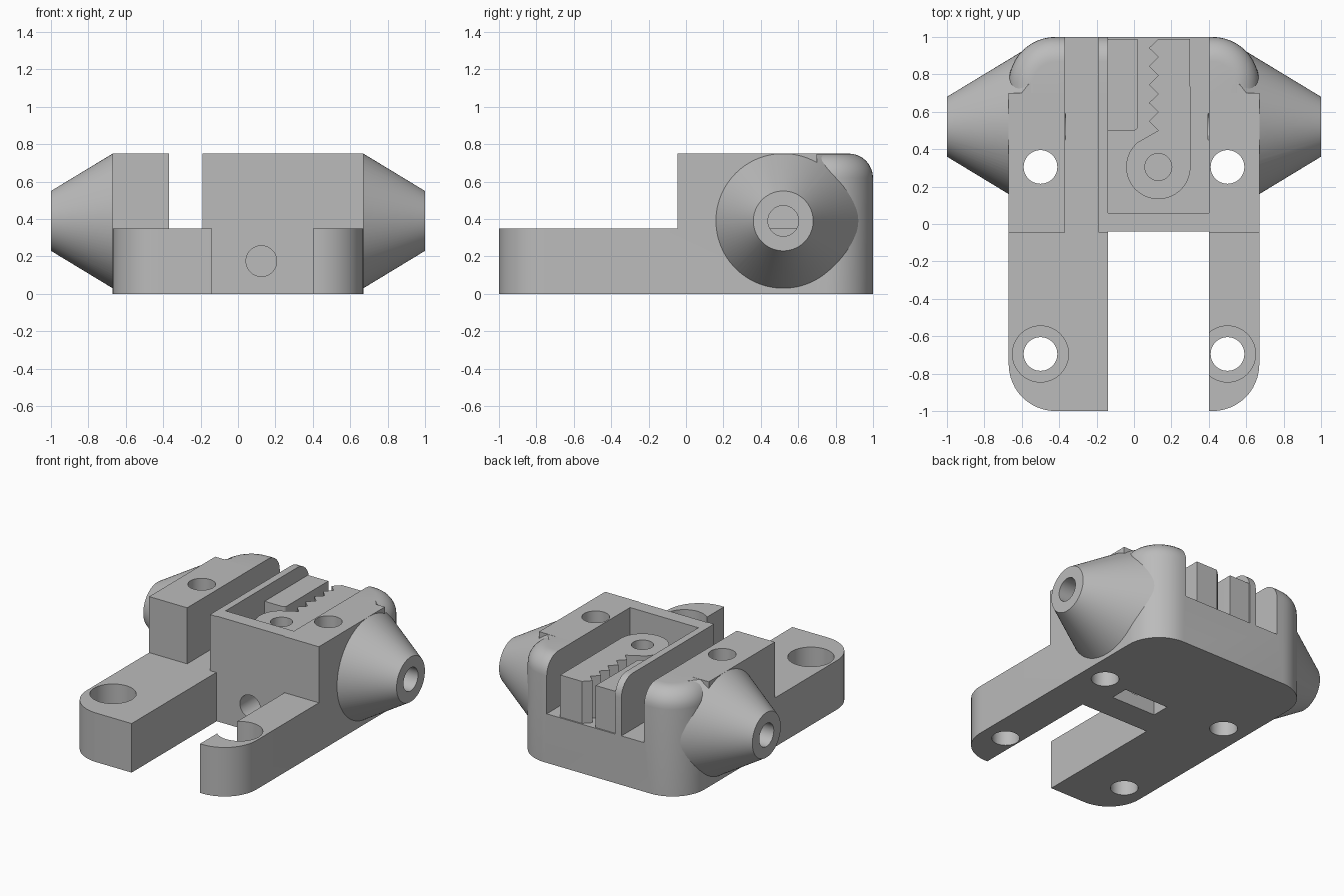
import bpy, bmesh, math
from mathutils import Matrix, Vector

if "Cube" in bpy.data.objects:
    bpy.data.objects.remove(bpy.data.objects["Cube"], do_unlink=True)

grey = bpy.data.materials.new("plain grey")
grey.use_nodes = True
grey.diffuse_color = (0.5, 0.5, 0.5, 1)
for node in grey.node_tree.nodes:
    if node.type == 'BSDF_PRINCIPLED':
        node.inputs["Base Color"].default_value = (0.5, 0.5, 0.5, 1)


def finish(name, bm):
    bmesh.ops.recalc_face_normals(bm, faces=bm.faces[:])
    mesh = bpy.data.meshes.new(name)
    bm.to_mesh(mesh)
    bm.free()
    mesh.materials.append(grey)
    obj = bpy.data.objects.new(name, mesh)
    bpy.context.collection.objects.link(obj)
    return obj


def arc(cx, cy, r, start, end, steps=12):
    angles = [math.radians(start + (end - start) * i / steps) for i in range(steps + 1)]
    return [(cx + r * math.cos(a), cy + r * math.sin(a)) for a in angles]


def prism(name, outline, z0, z1, fillet=0, seam=None):
    """Extruded outline; fillet rounds the top rim except along y = seam."""
    bm = bmesh.new()
    face = bm.faces.new([bm.verts.new((x, y, z0)) for x, y in outline])
    ext = bmesh.ops.extrude_face_region(bm, geom=[face])
    top = [v for v in ext["geom"] if isinstance(v, bmesh.types.BMVert)]
    bmesh.ops.translate(bm, verts=top, vec=(0, 0, z1 - z0))
    if fillet:
        rim = [e for e in bm.edges if all(v.co.z > z1 - 1e-4 for v in e.verts)
               and not all(abs(v.co.y - seam) < 1e-4 for v in e.verts)]
        bmesh.ops.bevel(bm, geom=rim, offset=fillet, segments=8, profile=0.5,
                        affect='EDGES', clamp_overlap=False)
    return finish(name, bm)


def box(name, x0, x1, y0, y1, z0, z1):
    return prism(name, [(x0, y0), (x1, y0), (x1, y1), (x0, y1)], z0, z1)


def rod(name, start, end, r1, r2=None, segments=48):
    a, b = Vector(start), Vector(end)
    turn = (b - a).to_track_quat('Z', 'Y').to_matrix().to_4x4()
    bm = bmesh.new()
    bmesh.ops.create_cone(bm, cap_ends=True, segments=segments, radius1=r1,
                          radius2=r1 if r2 is None else r2, depth=(b - a).length,
                          matrix=Matrix.Translation((a + b) / 2) @ turn)
    return finish(name, bm)


def carve(parts, cutters):
    for part in parts:
        bpy.context.view_layer.objects.active = part
        for cutter in cutters:
            mod = part.modifiers.new("cut", 'BOOLEAN')
            mod.operation = 'DIFFERENCE'
            mod.solver = 'EXACT'
            mod.object = cutter
            bpy.ops.object.modifier_apply(modifier=mod.name)
    for cutter in cutters:
        bpy.data.objects.remove(cutter, do_unlink=True)


W, H, STEP, SEAM = 0.67, 0.75, 0.35, 0.70

# Main body with two legs, and the rounded rear end
body = prism("body_and_legs",
             arc(-0.42, -0.75, 0.25, 180, 270)
             + [(-0.14, -1), (-0.14, -0.04), (0.40, -0.04), (0.40, -1)]
             + arc(0.42, -0.75, 0.25, 270, 360) + [(W, SEAM), (-W, SEAM)], 0, H)
rear = prism("rounded_rear",
             [(-W, SEAM), (W, SEAM)] + arc(0.42, 0.75, 0.25, 0, 90)
             + arc(-0.42, 0.75, 0.25, 90, 180), 0, H, fillet=0.13, seam=SEAM)

# Side cones, sunk into the body
cones = [rod(name, (s * 0.5, 0.52, 0.39), (s, 0.52, 0.39), 0.463, 0.16, 96)
         for name, s in (("left_cone", 1), ("right_cone", -1))]
carve(cones, [box("above", -2, 2, -2, 2, H - 0.001, 2),
              box("below", -2, 2, -2, 2, -2, 0.001)])

# Step, groove, pocket, bores and nut slot
cutters = [
    box("step_cut", -1.2, 1.2, -1.2, -0.045, STEP, 1),
    box("groove_cut", -0.37, -0.19, -0.06, 1.2, STEP, 1),
    box("pocket_cut", -0.14, 0.40, 0.06, 1.2, STEP, 1),
    rod("bolt_cut", (0.125, -0.2, 0.175), (0.125, 0.35, 0.175), 0.082),
    box("nut_cut", -0.04, 0.31, 0.155, 0.285, -0.2, 0.27),
    rod("left_bore_cut", (0.395, 0.52, 0.39), (1.2, 0.52, 0.39), 0.082),
    rod("right_bore_cut", (-0.365, 0.52, 0.39), (-1.2, 0.52, 0.39), 0.082),
]
for x in (-0.5, 0.5):
    cutters.append(rod("counterbore_cut", (x, -0.695, 0.15), (x, -0.695, 1), 0.15))
    for y in (-0.695, 0.305):
        cutters.append(rod("screw_cut", (x, y, -0.2), (x, y, 1.2), 0.09))
carve([body, rear] + cones, cutters)

# Toothed clamp strip with a round end
teeth = [(0.08 if i % 2 else 0.13, 0.99 - i * 0.049) for i in range(11)]
clamp = prism("toothed_strip",
              [(0.30, 0.99)] + teeth + arc(0.13, 0.305, 0.172, 130, 360, 32),
              STEP - 0.01, 0.65)
carve([clamp], [rod("pivot_cut", (0.13, 0.305, 0.35), (0.13, 0.305, 1), 0.072)])

# Plain bar beside the teeth
bar = prism("guide_bar",
            [(-0.145, 0.50)] + arc(0.0, 0.52, 0.02, 270, 360, 4)
            + [(0.02, 0.99), (-0.145, 0.99)], STEP - 0.01, 0.65)

# Smooth curved walls, crisp edges
bpy.ops.object.select_all(action='DESELECT')
for part in [body, rear, clamp, bar] + cones:
    part.select_set(True)
    bpy.context.view_layer.objects.active = part
bpy.ops.object.shade_smooth_by_angle(angle=math.radians(30))
